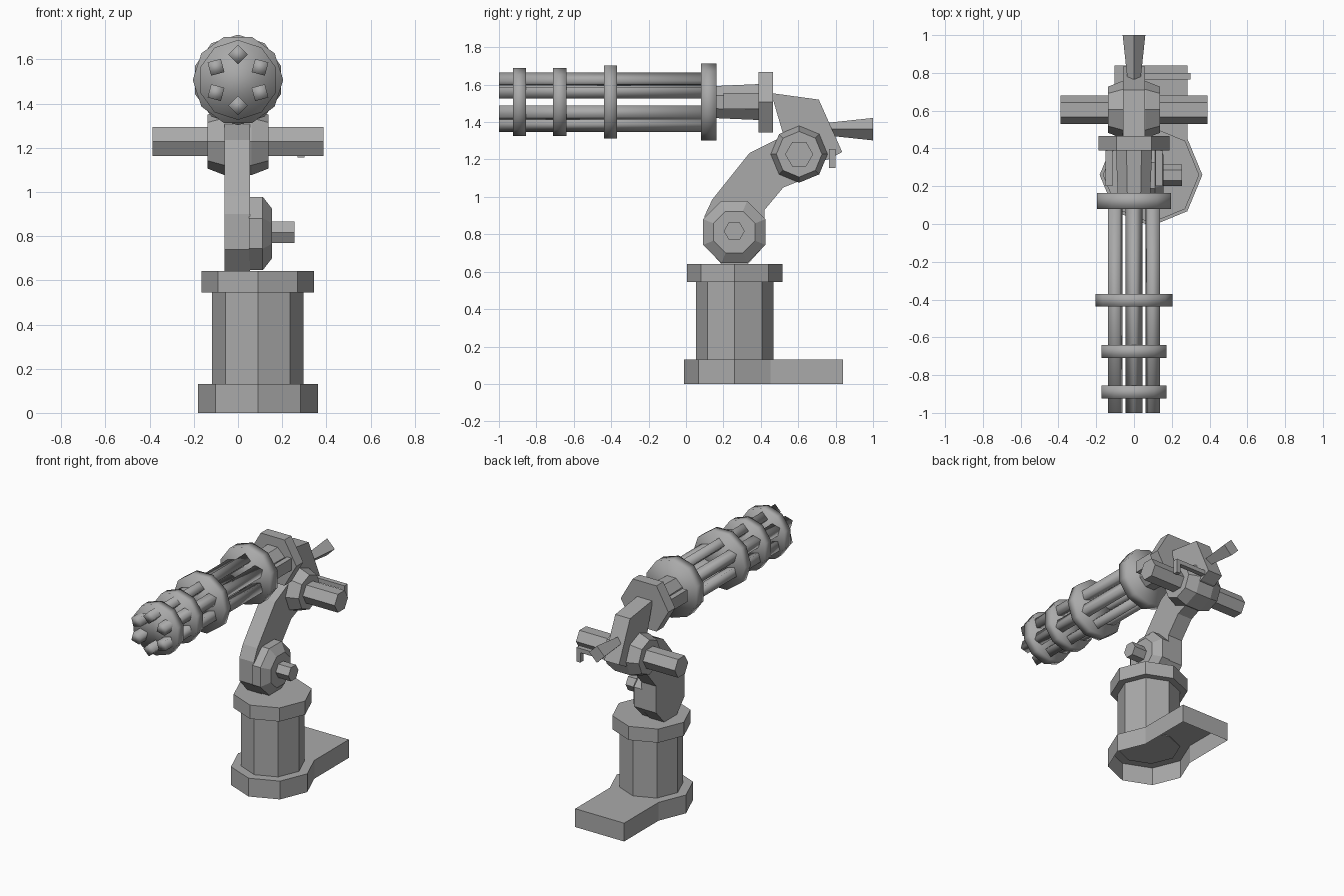
import bpy, bmesh, math

cube = bpy.data.objects.get("Cube")
if cube:
    bpy.data.objects.remove(cube, do_unlink=True)

grey = bpy.data.materials.new("plain_grey")
grey.use_nodes = True
COL = (0.4, 0.4, 0.4, 1)
grey.diffuse_color = COL
grey.node_tree.nodes["Principled BSDF"].inputs["Base Color"].default_value = COL


def finish(name, bm, smooth=False):
    bmesh.ops.recalc_face_normals(bm, faces=bm.faces)
    for f in bm.faces:
        f.smooth = smooth
    me = bpy.data.meshes.new(name)
    bm.to_mesh(me)
    bm.free()
    me.materials.append(grey)
    ob = bpy.data.objects.new(name, me)
    bpy.context.collection.objects.link(ob)
    return ob


def loft(name, axis, centre, sections, sides, turn=0.0, smooth=False):
    """Closed turned part: sections are (position on axis, radius)."""
    bm = bmesh.new()
    rings = []
    for pos, r in sections:
        ring = []
        for i in range(sides):
            a = math.radians(turn) + 2 * math.pi * i / sides
            u, v = centre[0] + r * math.cos(a), centre[1] + r * math.sin(a)
            co = {"x": (pos, u, v), "y": (u, pos, v), "z": (u, v, pos)}[axis]
            ring.append(bm.verts.new(co))
        rings.append(ring)
    for p, q in zip(rings, rings[1:]):
        for i in range(sides):
            j = (i + 1) % sides
            bm.faces.new((p[i], p[j], q[j], q[i]))
    bm.faces.new(rings[0])
    bm.faces.new(rings[-1])
    return finish(name, bm, smooth)


def slab(name, axis, outline, lo, hi, open_low=False):
    """Extrude an outline along x (points y, z) or along z (points x, y)."""
    bm = bmesh.new()
    place = (lambda p, d: (d, *p)) if axis == "x" else (lambda p, d: (*p, d))
    a = [bm.verts.new(place(p, lo)) for p in outline]
    b = [bm.verts.new(place(p, hi)) for p in outline]
    n = len(outline)
    for i in range(n):
        j = (i + 1) % n
        bm.faces.new((a[i], a[j], b[j], b[i]))
    bm.faces.new(b)
    if not open_low:
        bm.faces.new(a)
    return finish(name, bm)


def box(name, x0, x1, y0, y1, z0, z1):
    return slab(name, "z", [(x0, y0), (x1, y0), (x1, y1), (x0, y1)], z0, z1)


# Pedestal: hollow foot with a tail, column and collar
PED = (0.09, 0.26)
foot = [(PED[0] + 0.272 * math.cos(math.radians(a)),
         PED[1] + 0.272 * math.sin(math.radians(a))) for a in range(135, 406, 45)]
foot += [(0.282, 0.84), (-0.102, 0.84)]
slab("foot", "z", foot, 0, 0.13, open_low=True)
loft("column", "z", PED, [(0.125, 0.207), (0.56, 0.207)], 8)
loft("collar", "z", PED, [(0.545, 0.255), (0.642, 0.255)], 8)

# Arm with the lower pivot
arm = [(0.19, 0.64), (0.33, 0.64), (0.42, 0.74), (0.42, 0.93), (0.52, 1.05),
       (0.62, 1.09), (0.70, 1.18), (0.70, 1.28), (0.60, 1.35), (0.48, 1.305),
       (0.34, 1.235), (0.14, 0.985), (0.10, 0.90), (0.10, 0.74)]
slab("arm", "x", arm, -0.06, 0.055)
loft("lower_pivot_disc", "x", (0.258, 0.812),
     [(0.05, 0.18), (0.112, 0.18), (0.155, 0.12)], 8, 22.5)
loft("lower_pivot_peg", "x", (0.258, 0.817), [(0.14, 0.056), (0.255, 0.056)], 6)

# Upper pivot and the cross axle
UP = (0.605, 1.228)
loft("upper_pivot", "x", UP,
     [(-0.138, 0.122), (-0.06, 0.152), (0.06, 0.152), (0.138, 0.122)], 8)
loft("cross_axle", "x", UP, [(-0.388, 0.075), (0.388, 0.075)], 6)

# Head bracket, trigger lever and rear handle
head = [(0.455, 1.555), (0.71, 1.52), (0.835, 1.24), (0.76, 1.20),
        (0.60, 1.18), (0.52, 1.29), (0.515, 1.35)]
slab("head_bracket", "x", head, -0.058, 0.058)
box("lever_bar", 0.05, 0.30, 0.765, 0.80, 1.225, 1.255)
box("lever_drop", 0.27, 0.30, 0.765, 0.80, 1.155, 1.225)
loft("rear_handle", "y", (0, 1.362), [(0.72, 0.03), (1.0, 0.06)], 4)

# Rear plate, motor and side blocks
GUN = (0, 1.507)
loft("rear_plate", "y", GUN, [(0.388, 0.187), (0.465, 0.187)], 6)
loft("motor", "y", GUN, [(0.14, 0.092), (0.39, 0.104)], 8, 22.5)
for side, s in (("left", 1), ("right", -1)):
    x0, x1 = sorted((s * 0.113, s * 0.15))
    box(side + "_motor_block", x0, x1, 0.20, 0.39, 1.47, 1.555)

# Clamp discs along the barrels
for i, (y0, y1, r, turn) in enumerate([(0.08, 0.163, 0.205, 18), (-0.438, -0.37, 0.205, 0),
                                       (-0.71, -0.64, 0.181, 18), (-0.925, -0.856, 0.181, 18)]):
    loft(f"clamp_disc_{i + 1}", "y", GUN, [(y0, r), (y1, r)], 10, turn, True)

# Six square barrels in a ring
for i in range(6):
    deg = 90 + 60 * i
    a = math.radians(deg)
    c = (GUN[0] + 0.115 * math.cos(a), GUN[1] + 0.115 * math.sin(a))
    loft(f"barrel_{i + 1}", "y", c, [(-1.0, 0.044), (0.1, 0.044)], 4, deg, True)
